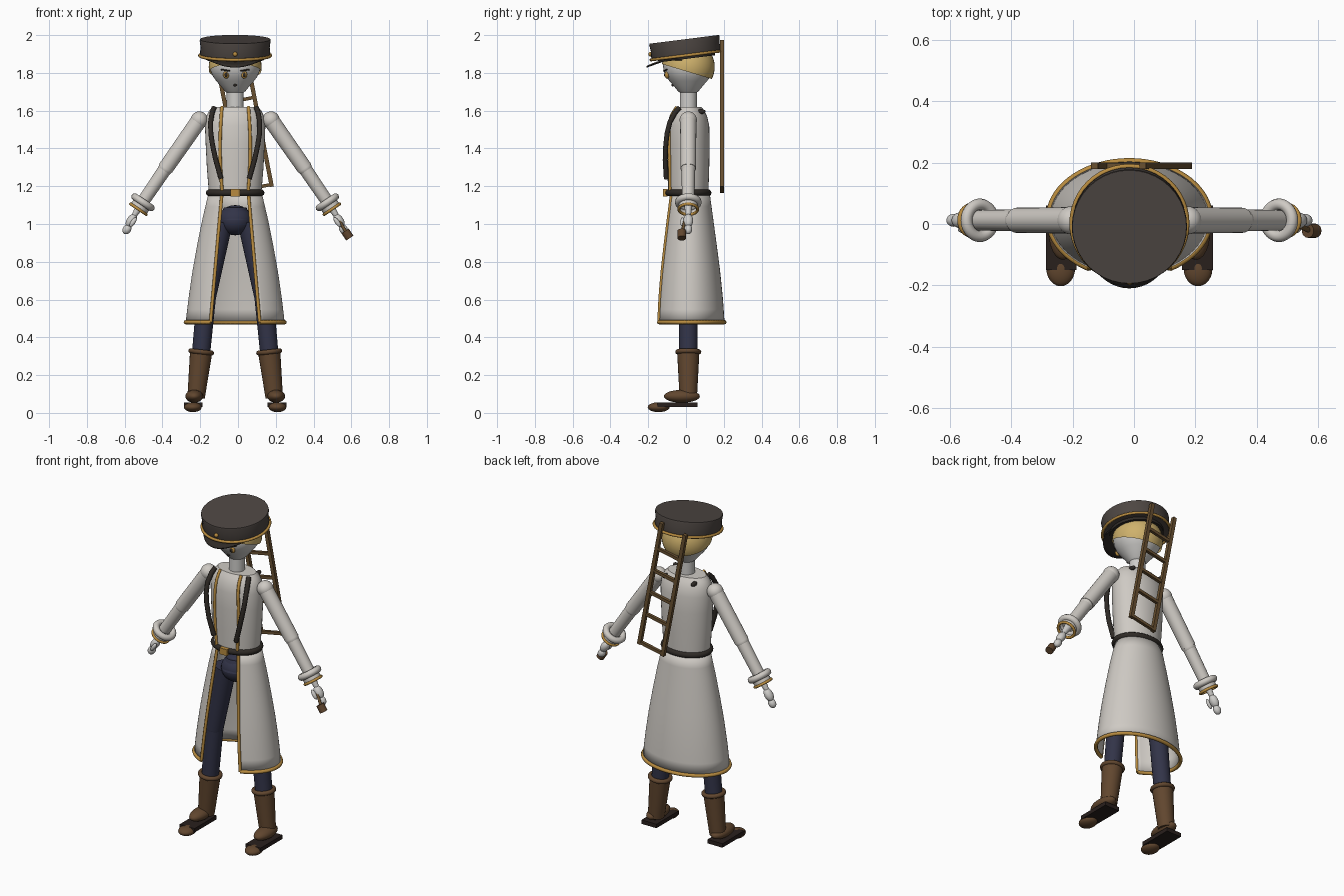
import bpy, bmesh, math
from math import sin, cos, pi, sqrt, radians
from mathutils import Matrix, Vector

if "Cube" in bpy.data.objects:
    bpy.data.objects.remove(bpy.data.objects["Cube"])

CX, CY = -0.015, 0.012      # body axis
made = []


def material(name, r, g, b):
    m = bpy.data.materials.new(name)
    m.use_nodes = True
    m.diffuse_color = (r, g, b, 1)
    m.node_tree.nodes["Principled BSDF"].inputs["Base Color"].default_value = (r, g, b, 1)
    return m


WHITE = material("coat white", .62, .59, .55)
SKIN = material("pale skin", .62, .61, .59)
GOLD = material("gold trim", .48, .26, .05)
HAIR = material("blond hair", .62, .44, .15)
HAT = material("hat grey brown", .075, .062, .055)
LEATHER = material("dark leather", .028, .023, .019)
NAVY = material("navy cloth", .032, .034, .065)
BOOT = material("boot brown", .12, .062, .028)
WOOD = material("ladder wood", .14, .08, .03)
SOLE = material("dark sole", .022, .014, .012)


def finish(name, bm, mat, matrix=None):
    if matrix:
        bm.transform(matrix)
    bmesh.ops.recalc_face_normals(bm, faces=bm.faces)
    me = bpy.data.meshes.new(name)
    bm.to_mesh(me)
    bm.free()
    me.materials.append(mat)
    ob = bpy.data.objects.new(name, me)
    bpy.context.collection.objects.link(ob)
    made.append(ob)
    return ob


def align(p, d):
    return Matrix.Translation(p) @ Vector(d).to_track_quat('Z', 'Y').to_matrix().to_4x4()


def ball(name, p, r, mat, d=(0, 0, 1)):
    bm = bmesh.new()
    bmesh.ops.create_uvsphere(bm, u_segments=24, v_segments=14, radius=1)
    r = r if isinstance(r, tuple) else (r, r, r)
    return finish(name, bm, mat, align(p, d) @ Matrix.Diagonal((*r, 1)))


def limb(name, a, b, r1, r2, mat, caps=True):
    a, b = Vector(a), Vector(b)
    bm = bmesh.new()
    bmesh.ops.create_cone(bm, cap_ends=caps, segments=24, radius1=r1, radius2=r2, depth=(b - a).length)
    return finish(name, bm, mat, align((a + b) / 2, b - a))


def box(name, p, size, mat, rot=None):
    bm = bmesh.new()
    bmesh.ops.create_cube(bm, size=1)
    return finish(name, bm, mat, Matrix.Translation(p) @ (rot or Matrix()) @ Matrix.Diagonal((*size, 1)))


def grid(name, rows, mat, closed=False, caps=False, matrix=None):
    """Skin a list of equal-length point rows."""
    bm = bmesh.new()
    vs = [[bm.verts.new(p) for p in row] for row in rows]
    n = len(rows[0])
    for a, b in zip(vs, vs[1:]):
        for i in range(n if closed else n - 1):
            j = (i + 1) % n
            bm.faces.new((a[i], a[j], b[j], b[i]))
    if caps:
        bm.faces.new(vs[0])
        bm.faces.new(vs[-1])
    return finish(name, bm, mat, matrix)


def lathe(name, profile, mat, matrix):
    """Profile of (x radius, y radius, z)."""
    rows = [[(rx * cos(t * pi / 20), ry * sin(t * pi / 20), z) for t in range(40)] for rx, ry, z in profile]
    return grid(name, rows, mat, True, True, matrix)


def ring(name, rx, ry, minor, mat, matrix):
    rows = []
    for i in range(49):
        t = i * pi / 24
        rows.append([((rx + minor * cos(a * pi / 5)) * cos(t), (ry + minor * cos(a * pi / 5)) * sin(t),
                      minor * sin(a * pi / 5)) for a in range(10)])
    return grid(name, rows, mat, True, False, matrix)


def cord(name, pts, r, mat):
    cu = bpy.data.curves.new(name, 'CURVE')
    cu.dimensions = '3D'
    cu.bevel_depth, cu.bevel_resolution, cu.use_fill_caps = r, 2, True
    sp = cu.splines.new('POLY')
    sp.points.add(len(pts) - 1)
    for q, p in zip(sp.points, pts):
        q.co = (*p, 1)
    cu.materials.append(mat)
    ob = bpy.data.objects.new(name, cu)
    bpy.context.collection.objects.link(ob)


def lerp(table, z):
    """Radii at height z from a rising (rx, ry, z) table."""
    for a, b in zip(table, table[1:]):
        if z <= b[2]:
            f = (z - a[2]) / (b[2] - a[2])
            return a[0] + (b[0] - a[0]) * f, a[1] + (b[1] - a[1]) * f
    return table[-1][:2]


AXIS = Matrix.Translation((CX, CY, 0))

# Torso, neck, head
TORSO = [(.138, .106, 1.15), (.15, .111, 1.3), (.156, .113, 1.42), (.16, .111, 1.52),
         (.153, .1, 1.57), (.138, .084, 1.6), (.12, .07, 1.62)]
lathe("torso", TORSO, WHITE, AXIS)
limb("neck", (CX, CY, 1.58), (CX, CY, 1.74), .045, .045, SKIN)
lathe("head", [(r, r, z) for r, z in [(.012, 1.677), (.032, 1.684), (.055, 1.704), (.078, 1.732), (.1, 1.757),
      (.118, 1.782), (.13, 1.81), (.134, 1.84), (.128, 1.88), (.1, 1.93)]], SKIN, AXIS)

# Hair cap, cut along a tilted line
bm = bmesh.new()
bmesh.ops.create_uvsphere(bm, u_segments=36, v_segments=24, radius=.14)
bmesh.ops.bisect_plane(bm, geom=bm.verts[:] + bm.edges[:] + bm.faces[:], plane_co=(0, 0, -.027),
                       plane_no=(0, .3, 1), clear_inner=True)
finish("hair", bm, HAIR, Matrix.Translation((CX, CY, 1.832)))

# Face
for s, side in ((-1, "right"), (1, "left")):
    ex = CX + s * .048
    ball(side + "_eye", (ex, -.1, 1.79), (.016, .012, .02), GOLD)
    ball(side + "_pupil", (ex, -.109, 1.79), (.008, .007, .011), LEATHER)
    cord(side + "_brow", [(CX + s * .028, -.118, 1.81), (CX + s * .075, -.1, 1.818)], .004, LEATHER)
ball("mouth", (CX, -.07, 1.735), (.009, .008, .007), LEATHER)

# Cap
TILT = Matrix.Translation((CX, -.004, 1.936)) @ Matrix.Rotation(radians(7.2), 4, 'X')
lathe("cap", [(r, r, z) for r, z in [(.18, -.046), (.186, -.03), (.183, 0), (.188, .034), (.186, .042)]], HAT, TILT)
ring("cap_trim", .188, .188, .008, GOLD, TILT @ Matrix.Translation((0, 0, -.044)))
lathe("cap_band", [(.15, .15, -.062), (.152, .152, -.04)], LEATHER, TILT)
ball("cap_button", TILT @ Vector((0, -.186, -.014)), .012, GOLD)
rows = []
for k in range(4):
    row = []
    for i in range(25):
        t = i * pi / 24
        y = -.02 - (.1 + .03 * k) * sin(t)
        row.append((CX + .154 * cos(t), y, 1.868 + .36 * (y + .12) * sin(t)))
    rows.append(row)
visor = grid("visor", rows, LEATHER)
visor.modifiers.new("thickness", 'SOLIDIFY').thickness = .008

# Coat skirt with open front
SKIRT = [(.262, .186, .48), (.248, .178, .6), (.228, .164, .74), (.203, .146, .88), (.175, .127, 1.02), (.142, .108, 1.16)]


def gap(z):
    return .13 - .06 * (z - .48) / .68


def skirt_point(z, f):
    rx, ry = lerp(SKIRT, z)
    a = math.asin(gap(z) / rx)
    t = a + (2 * pi - 2 * a) * f
    return (CX + rx * sin(t), .018 - ry * cos(t), z)


levels = [.48 + .068 * i for i in range(11)]
coat = grid("coat_skirt", [[skirt_point(z, i / 56) for i in range(57)] for z in levels], WHITE)
coat.modifiers.new("thickness", 'SOLIDIFY').thickness = .008
cord("hem_trim", [skirt_point(.48, i / 56) for i in range(57)], .011, GOLD)


def torso_front(x, z, lift=0):
    rx, ry = lerp(TORSO, z)
    return (CX + x, CY - ry * sqrt(1 - (x / rx) ** 2) - lift, z)


# Trims and shoulder straps
for s, side in ((-1, "right"), (1, "left")):
    cord(side + "_skirt_trim", [skirt_point(z, s < 0) for z in levels], .009, GOLD)
    cord(side + "_front_trim", [torso_front(s * (.068 + .012 * sin((z - 1.16) * 6.5)), z, .003)
                                for z in [1.17 + .0375 * i for i in range(13)]], .009, GOLD)
    strap = [(.112, -.035, 1.615), (.122, -.058, 1.59), (.13, -.085, 1.54), (.129, -.1, 1.48), (.12, -.107, 1.42),
             (.103, -.11, 1.34), (.075, -.104, 1.24)]
    cord(side + "_strap", [(CX + s * x, y, z) for x, y, z in strap], .014, LEATHER)
    ball(side + "_strap_end", (CX + s * .095, .078, 1.595), (.013, .026, .013), LEATHER)

# Belt and buckle
ring("belt", .137, .105, .018, LEATHER, Matrix.Translation((CX, CY, 1.165)))
box("buckle", (CX, -.11, 1.165), (.05, .024, .038), GOLD)

# Arms, hands, legs, boots
ball("pelvis", (CX, CY, 1.02), (.09, .085, .08), NAVY)
limb("waist", (CX, CY, 1.02), (CX, CY, 1.087), .088, .06, NAVY)
for s, side in ((-1, "right"), (1, "left")):
    def at(x, z, y=CY):
        return Vector((CX + s * x, y, z))
    d = Vector((s * .56, 0, -.83))
    shoulder, elbow, wrist = at(.19, 1.55), at(.368, 1.295), at(.497, 1.105)
    ball(side + "_shoulder", shoulder, .046, WHITE)
    limb(side + "_upper_arm", shoulder, elbow, .043, .041, WHITE)
    ball(side + "_elbow", elbow, .039, WHITE)
    limb(side + "_forearm", elbow, wrist, .036, .033, WHITE)
    ring(side + "_cuff_roll", .052, .052, .019, WHITE, align(at(.488, 1.115), d))
    limb(side + "_cuff", at(.48, 1.125), at(.511, 1.08), .05, .05, WHITE, False)
    ring(side + "_cuff_trim", .05, .05, .008, GOLD, align(at(.512, 1.078), d))
    limb(side + "_wrist", wrist, at(.535, 1.045), .022, .014, SKIN)
    ball(side + "_palm", at(.55, 1.018), (.026, .024, .04), SKIN, d)
    ball(side + "_fingers", at(.573, .972), (.021, .022, .028), SKIN, d)
    ball(side + "_thumb", at(.54, 1.01, -.018), (.012, .012, .03), SKIN, d)

    hip, knee, ankle = at(.075, 1.01), at(.152, .62), at(.207, .08)
    limb(side + "_thigh", hip, knee, .062, .052, NAVY)
    ball(side + "_knee", knee, .052, NAVY)
    limb(side + "_shin", knee, at(.182, .3), .051, .048, NAVY)
    limb(side + "_boot_shaft", ankle, at(.18, .325), .046, .059, BOOT)
    ring(side + "_boot_cuff", .056, .056, .013, BOOT, align(at(.18, .323), (-s * .11, 0, 1)))
    ball(side + "_boot_foot", at(.217, .088, -.022), (.047, .095, .034), BOOT)
    ball(side + "_boot_toe", at(.224, .03, -.145), (.047, .058, .026), BOOT)
    box(side + "_sole", at(.222, .043, -.045), (.1, .21, .024), SOLE)

# Hand lamp
limb("lamp_handle", (.535, -.005, 1.02), (.57, -.02, .96), .008, .008, WOOD)
limb("lamp", (.567, -.022, .963), (.592, -.022, .925), .023, .023, BOOT)

# Ladder on the back, leaning sideways
lean = Matrix.Rotation(radians(-11), 4, 'Y')
mid = Vector((.025, .19, 1.57))


def ladder_part(name, x, z, size):
    box(name, mid + lean @ Vector((x, 0, z)), size, WOOD, lean)


for s, side in ((-1, "right"), (1, "left")):
    ladder_part(side + "_ladder_rail", s * .08, 0, (.022, .022, .79))
for i, f in enumerate((.015, .25, .43, .61, .79)):
    ladder_part("ladder_rung_%d" % (i + 1), 0, -.395 + .79 * f, (.16, .018, .018))

# Shading
bpy.ops.object.select_all(action='DESELECT')
for ob in made:
    ob.select_set(True)
bpy.context.view_layer.objects.active = made[0]
bpy.ops.object.shade_smooth_by_angle(angle=radians(40))
